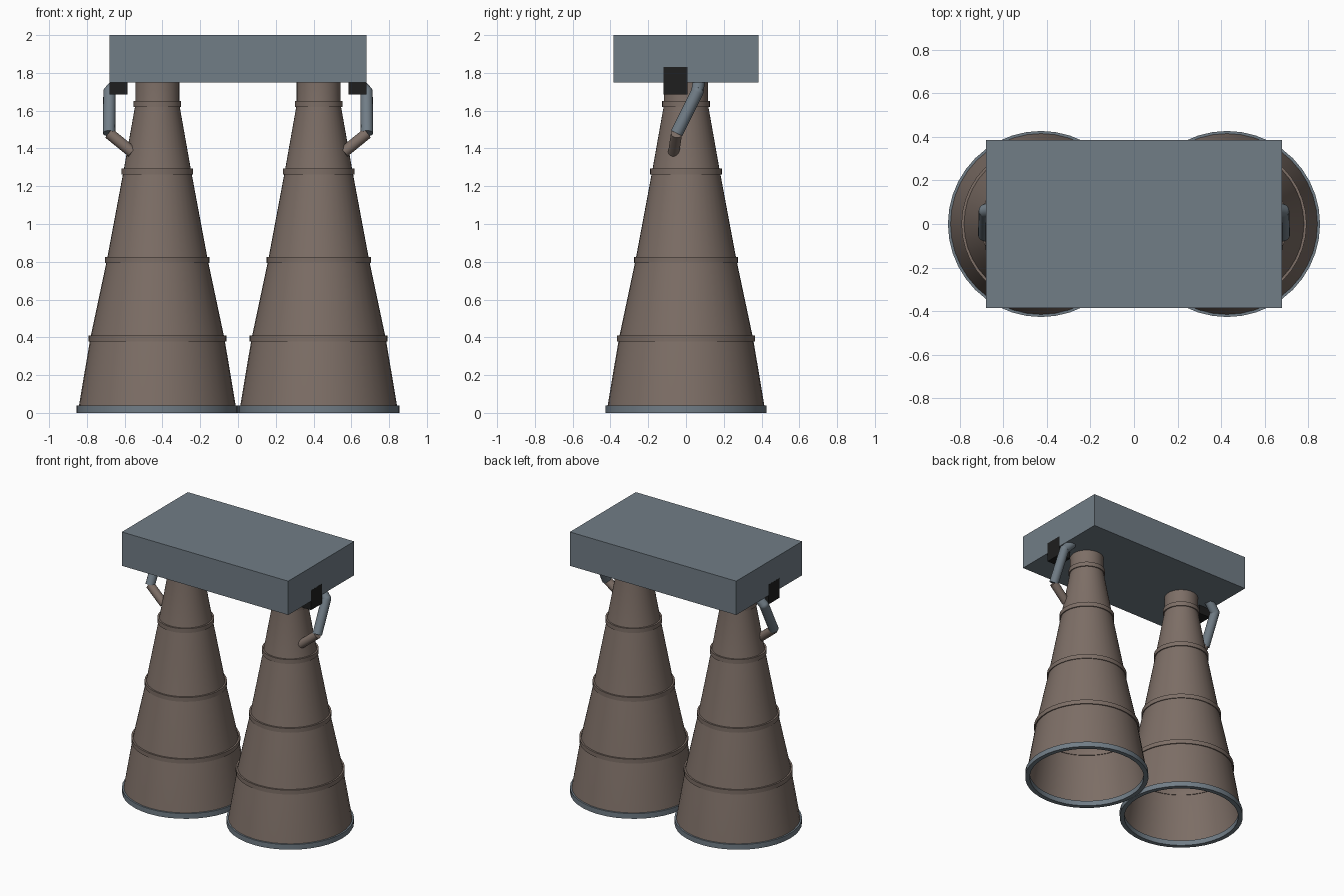
import bpy, bmesh, math
from mathutils import Vector

cube = bpy.data.objects.get("Cube")
if cube:
    bpy.data.objects.remove(cube, do_unlink=True)


def material(name, rgb):
    m = bpy.data.materials.new(name)
    m.use_nodes = True
    m.diffuse_color = (*rgb, 1)
    bsdf = m.node_tree.nodes["Principled BSDF"]
    bsdf.inputs["Base Color"].default_value = (*rgb, 1)
    bsdf.inputs["Roughness"].default_value = 0.7
    return m


GREY = material("blue grey metal", (0.165, 0.205, 0.24))
BROWN = material("brown metal", (0.205, 0.157, 0.133))
BLACK = material("black", (0.013, 0.013, 0.013))


def finish(name, bm, mat, smooth=True):
    me = bpy.data.meshes.new(name)
    bm.to_mesh(me)
    bm.free()
    ob = bpy.data.objects.new(name, me)
    bpy.context.collection.objects.link(ob)
    me.materials.append(mat)
    if smooth:
        bpy.ops.object.select_all(action="DESELECT")
        ob.select_set(True)
        bpy.context.view_layer.objects.active = ob
        bpy.ops.object.shade_smooth_by_angle(angle=math.radians(35))
    return ob


def lathe(name, profile, cx, mat, closed=True, n=40):
    """Spin (radius, z) points around a vertical axis at x = cx."""
    bm = bmesh.new()
    rings = []
    for r, z in profile:
        angles = [math.tau * i / n for i in range(n)]
        rings.append([bm.verts.new((cx + r * math.cos(a), r * math.sin(a), z)) for a in angles])
    pairs = list(zip(rings, rings[1:]))
    if closed:
        pairs.append((rings[-1], rings[0]))
    for a, b in pairs:
        for i in range(n):
            j = (i + 1) % n
            bm.faces.new((a[i], a[j], b[j], b[i]))
    if closed:
        bmesh.ops.recalc_face_normals(bm, faces=bm.faces)
    return finish(name, bm, mat)


def box(name, lo, hi, mat):
    lo, hi = Vector(lo), Vector(hi)
    bm = bmesh.new()
    bmesh.ops.create_cube(bm, size=1)
    bmesh.ops.scale(bm, vec=hi - lo, verts=bm.verts)
    bmesh.ops.translate(bm, vec=(lo + hi) / 2, verts=bm.verts)
    return finish(name, bm, mat, smooth=False)


def pipe(name, points, radius, mat):
    """Straight capped tubes joined by ball elbows."""
    bm = bmesh.new()
    pts = [Vector(p) for p in points]
    for a, b in zip(pts, pts[1:]):
        d = b - a
        tube = bmesh.ops.create_cone(bm, cap_ends=True, segments=16, radius1=radius,
                                     radius2=radius, depth=d.length)["verts"]
        bmesh.ops.rotate(bm, verts=tube, matrix=d.to_track_quat("Z", "Y").to_matrix())
        bmesh.ops.translate(bm, verts=tube, vec=(a + b) / 2)
    for p in pts[1:-1]:
        ball = bmesh.ops.create_uvsphere(bm, u_segments=16, v_segments=10, radius=radius)["verts"]
        bmesh.ops.translate(bm, verts=ball, vec=p)
    return finish(name, bm, mat)


# Mounting block above both nozzles
box("mounting_block", (-0.68, -0.385, 1.75), (0.68, 0.385, 2.0), GREY)

# (radius, z) of the bell wall and (outer radius, z) of its bands
BELL = [(0.418, 0.02), (0.355, 0.395), (0.267, 0.81), (0.18, 1.275), (0.116, 1.635), (0.116, 1.76)]
BANDS = [(0.365, 0.395), (0.276, 0.81), (0.19, 1.278), (0.126, 1.635)]

for side, s in (("left", 1), ("right", -1)):
    cx = 0.427 * s
    # Open bell, reinforcing bands and bottom rim
    lathe(f"{side}_nozzle_bell", BELL, cx, BROWN, closed=False)
    for i, (r, z) in enumerate(BANDS):
        h = 0.016
        lathe(f"{side}_nozzle_band_{i + 1}",
              [(r - 0.012, z - h), (r, z - h), (r, z + h), (r - 0.012, z + h)], cx, BROWN)
    lathe(f"{side}_nozzle_rim", [(0.395, 0), (0.427, 0), (0.427, 0.038), (0.395, 0.038)], cx, GREY)

    # Feed pipe from the block down to the bell
    knee = (0.683 * s, -0.05, 1.48)
    pipe(f"{side}_feed_pipe", [(0.62 * s, 0.07, 1.765), (0.68 * s, 0.06, 1.70), knee], 0.033, GREY)
    pipe(f"{side}_feed_pipe_end", [knee, (0.56 * s, -0.065, 1.38)], 0.03, BROWN)

    # Small black bracket let into the side of the block
    xs = sorted((0.585 * s, 0.681 * s))
    box(f"{side}_bracket", (xs[0], -0.12, 1.685), (xs[1], 0.008, 1.83), BLACK)
